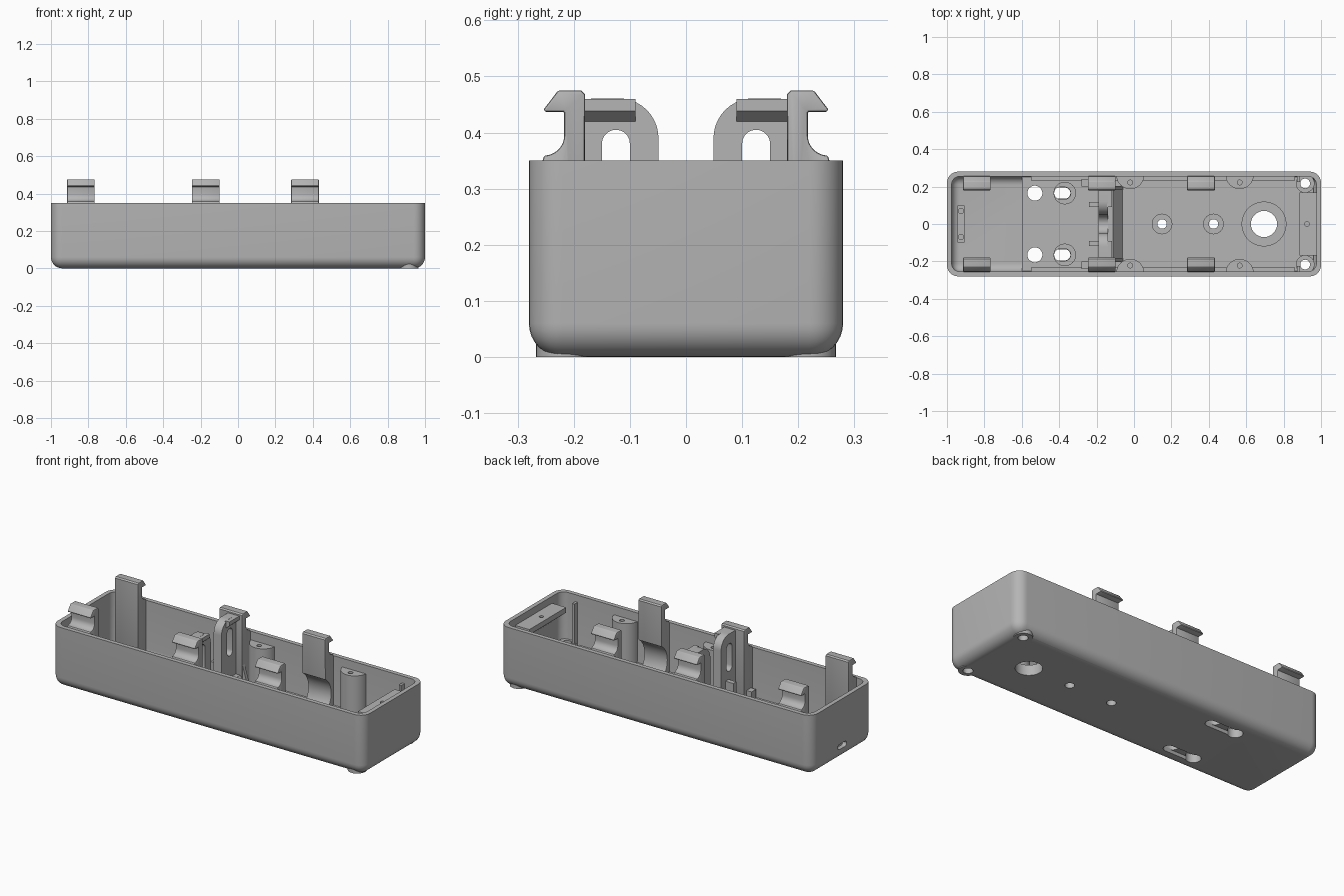
import bpy, bmesh, math
from math import cos, sin, pi

default = bpy.data.objects.get("Cube")
if default:
    bpy.data.objects.remove(default, do_unlink=True)

GREY = (0.46, 0.46, 0.46, 1)
mat = bpy.data.materials.new("plain grey")
mat.use_nodes = True
mat.diffuse_color = GREY
mat.node_tree.nodes["Principled BSDF"].inputs["Base Color"].default_value = GREY
parts = []


def finish(name, bm):
    bmesh.ops.recalc_face_normals(bm, faces=bm.faces)
    mesh = bpy.data.meshes.new(name)
    bm.to_mesh(mesh)
    bm.free()
    mesh.materials.append(mat)
    ob = bpy.data.objects.new(name, mesh)
    bpy.context.collection.objects.link(ob)
    parts.append(ob)
    return ob


def prism(name, pts, axis, a, b):
    """Extrude a 2D outline along an axis from a to b."""
    place = {"x": lambda p, t: (t, p[0], p[1]),
             "y": lambda p, t: (p[0], t, p[1]),
             "z": lambda p, t: (p[0], p[1], t)}[axis]
    bm = bmesh.new()
    lo = [bm.verts.new(place(p, a)) for p in pts]
    hi = [bm.verts.new(place(p, b)) for p in pts]
    bm.faces.new(lo)
    bm.faces.new(hi)
    for i in range(len(pts)):
        j = (i + 1) % len(pts)
        bm.faces.new((lo[i], lo[j], hi[j], hi[i]))
    return finish(name, bm)


def arc(cx, cy, r, start, end, n=10):
    angles = [math.radians(start + (end - start) * i / n) for i in range(n + 1)]
    return [(cx + r * cos(t), cy + r * sin(t)) for t in angles]


def disc(name, x, y, r, z0, z1):
    return prism(name, arc(x, y, r, 0, 360, 40)[:-1], "z", z0, z1)


def capsule(x0, x1, y, r):
    return arc(x1, y, r, -90, 90) + arc(x0, y, r, 90, 270)


def box(name, x0, x1, y0, y1, z0, z1):
    return prism(name, [(x0, y0), (x1, y0), (x1, y1), (x0, y1)], "z", z0, z1)


def tub(name, hx, hy, z0, z1, r):
    """Box with rounded upright and bottom edges."""
    ob = box(name, -hx, hx, -hy, hy, z0, z1)
    bm = bmesh.new()
    bm.from_mesh(ob.data)
    edges = [e for e in bm.edges if min(v.co.z for v in e.verts) < z0 + 0.001]
    bmesh.ops.bevel(bm, geom=edges, offset=r, segments=8, profile=0.5, affect="EDGES")
    bm.to_mesh(ob.data)
    bm.free()
    return ob


def apply_all(ob):
    bpy.context.view_layer.objects.active = ob
    for m in list(ob.modifiers):
        bpy.ops.object.modifier_apply(modifier=m.name)


def cut(targets, cutter):
    cutter.hide_render = True
    for ob in targets:
        m = ob.modifiers.new("cut", "BOOLEAN")
        m.operation, m.solver, m.object = "DIFFERENCE", "EXACT", cutter
        apply_all(ob)
    parts.remove(cutter)
    bpy.data.objects.remove(cutter, do_unlink=True)


# Outer tray and raised floor
tray = tub("tray", 1, 0.28, 0, 0.35, 0.06)
cut([tray], tub("cavity", 0.975, 0.255, 0.025, 0.5, 0.045))
floor = box("raised_floor", -0.6, 0.96, -0.256, 0.256, 0.02, 0.05)

# Floor openings with raised rings
for x, r, ring in ((0.15, 0.025, 0.055), (0.425, 0.025, 0.055), (0.695, 0.07, 0.12)):
    rim = disc("floor_ring", x, 0, ring, 0.03, 0.06)
    cut([tray, floor, rim], disc("hole", x, 0, r, -0.1, 0.2))

# Cable port in the end wall
port = arc(0.025, 0.08, 0.015, -90, 90) + arc(-0.025, 0.08, 0.015, 90, 270)
cut([tray], prism("port", port, "x", -1.1, -0.96))

# Central relief on the floor
for pad in (disc("pad_large", -0.51, 0, 0.08, 0.04, 0.058),
            disc("pad_small", -0.235, 0, 0.055, 0.04, 0.058),
            box("pad_neck", -0.48, -0.24, -0.045, 0.045, 0.04, 0.058)):
    for x in (-0.515, -0.235):
        if not pad.name.startswith("pad_neck"):
            cut([pad], disc("dimple", x, 0, 0.014, 0.048, 0.1))

for s in (1, -1):
    side = "back" if s > 0 else "front"

    # Keyhole hangers
    ring = disc("keyhole_ring_" + side, -0.37, s * 0.165, 0.06, 0.03, 0.06)
    cut([tray, floor], disc("hole", -0.53, s * 0.165, 0.04, -0.1, 0.2))
    cut([tray], prism("slot", capsule(-0.53, -0.37, s * 0.165, 0.03), "z", -0.1, 0.028))
    cut([floor, ring], prism("slot", capsule(-0.395, -0.37, s * 0.165, 0.032), "z", 0, 0.2))

    # Hollow corner feet
    foot = disc("corner_foot_" + side, 0.915, s * 0.217, 0.05, 0, 0.08)
    cut([tray, floor, foot], disc("hole", 0.915, s * 0.217, 0.026, -0.1, 0.2))

    # Low strip and end post along the wall
    box("wall_strip_" + side, -0.55, 0.86, s * 0.232, s * 0.257, 0.04, 0.065)
    box("end_post_" + side, 0.872, 0.887, s * 0.225, s * 0.257, 0.04, 0.31)

    # Screw bosses
    for x in (-0.02, 0.565):
        outline = [(px, s * py) for px, py in arc(x, 0.262, 0.075, 180, 360, 20)]
        boss = prism("screw_boss_" + side, outline, "z", 0.03, 0.3)
        cut([boss], disc("hole", x, s * 0.222, 0.013, 0.2, 0.4))

    # Snap clips, the last one hollowed by a round scoop
    hook = ([(0.18, 0.468), (0.187, 0.475), (0.228, 0.475), (0.253, 0.442),
             (0.253, 0.437), (0.217, 0.437)]
            + arc(0.253, 0.395, 0.036, 180, 270, 8) + [(0.257, 0.345), (0.257, 0.04)])
    scoop = arc(0.117, 0.14, 0.118, -57, 57, 16)
    for x in (-0.84, -0.173, 0.358):
        inner = scoop if x > 0 else [(0.18, 0.03)]
        outline = [(s * y, z) for y, z in inner + hook]
        clip = prism("snap_clip_" + side, outline, "x", x - 0.074, x + 0.074)
        bevel = clip.modifiers.new("soft", "BEVEL")
        bevel.width, bevel.segments = 0.006, 2
        bevel.limit_method, bevel.angle_limit = "ANGLE", math.radians(50)
        apply_all(clip)

    # Small supports behind the cradle
    box("cradle_stop_" + side, -0.24, -0.18, s * 0.09, s * 0.118, 0.04, 0.2)
    box("clip_stop_" + side, -0.28, -0.24, s * 0.2, s * 0.24, 0.04, 0.12)

    # Overhanging lip and gusset of the cradle
    prism("cradle_lip_" + side, [(-0.145, 0.46), (-0.118, 0.46), (-0.118, 0.438), (-0.145, 0.415)],
          "y", s * 0.09, s * 0.182)
    prism("cradle_gusset_" + side, [(-0.15, 0.04), (-0.15, 0.3), (-0.135, 0.3), (-0.06, 0.05)],
          "y", s * 0.182, s * 0.202)

# Upright cradle with a U gap and two slots
half = ([(0.2, 0.04), (0.2, 0.34), (0.183, 0.34), (0.183, 0.46)]
        + arc(0.12, 0.39, 0.071, 90, 180) + arc(0, 0.17, 0.049, 0, -80))
cradle = prism("cradle", half + [(-y, z) for y, z in reversed(half)], "x", -0.19, -0.14)
for s in (1, -1):
    slot = arc(s * 0.125, 0.38, 0.025, 0, 180) + arc(s * 0.125, 0.27, 0.025, 180, 360)
    cut([cradle], prism("slot", slot, "x", -0.3, 0))
prism("cradle_ramp", [(-0.15, 0.04), (-0.15, 0.12), (-0.112, 0.12), (-0.06, 0.049)],
      "y", -0.2, 0.2)

# Shelf at one end
shelf = prism("end_shelf", [(0.885, 0.31), (0.98, 0.31), (0.98, 0.2), (0.885, 0.28)],
              "y", -0.168, 0.168)
cut([shelf], disc("hole", 0.925, 0, 0.012, 0.29, 0.4))

# Board bracket at the port end
box("port_bracket", -0.945, -0.905, -0.1, 0.1, 0.02, 0.06)
for y in (-0.07, 0.07):
    disc("bracket_pin", -0.925, y, 0.016, 0.05, 0.08)

# Smooth curved surfaces, keep edges crisp
bpy.ops.object.select_all(action="DESELECT")
for ob in parts:
    ob.select_set(True)
bpy.context.view_layer.objects.active = tray
bpy.ops.object.shade_smooth_by_angle(angle=math.radians(30))
